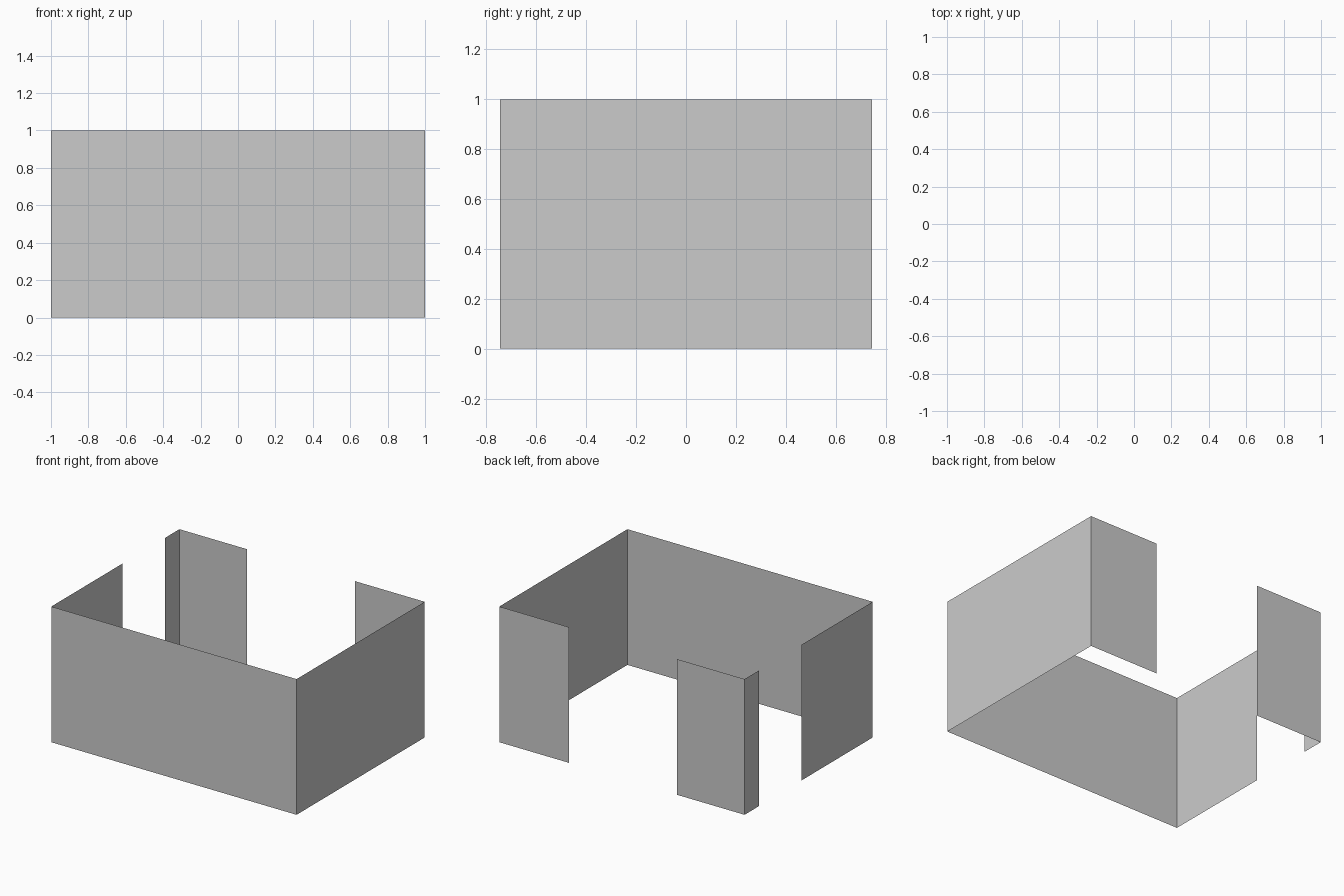
import bpy
import bmesh

if "Cube" in bpy.data.objects:
    bpy.data.objects.remove(bpy.data.objects["Cube"])

HX, HY, HEIGHT = 1.0, 0.746, 1.0


def wall(name, path):
    """Thin wall sheet: a floor-plan path extruded straight up."""
    bm = bmesh.new()
    verts = [bm.verts.new((x, y, 0)) for x, y in path]
    edges = [bm.edges.new(pair) for pair in zip(verts, verts[1:])]
    ext = bmesh.ops.extrude_edge_only(bm, edges=edges)["geom"]
    top = [g for g in ext if isinstance(g, bmesh.types.BMVert)]
    bmesh.ops.translate(bm, verts=top, vec=(0, 0, HEIGHT))
    bm.normal_update()
    # Face outwards from the room centre
    for f in bm.faces:
        if f.normal.dot(f.calc_center_median()) < 0:
            f.normal_flip()
    mesh = bpy.data.meshes.new(name)
    bm.to_mesh(mesh)
    bm.free()
    obj = bpy.data.objects.new(name, mesh)
    bpy.context.collection.objects.link(obj)
    return obj


# Main wall: right of the back opening, round the front, to the side opening
wall("main_wall", [(0.43, HY), (HX, HY), (HX, -HY), (-HX, -HY), (-HX, 0.085)])

# Separate corner piece between the two doorway openings
wall("back_left_corner_wall", [(-HX, 0.58), (-HX, HY), (-0.447, HY)])
